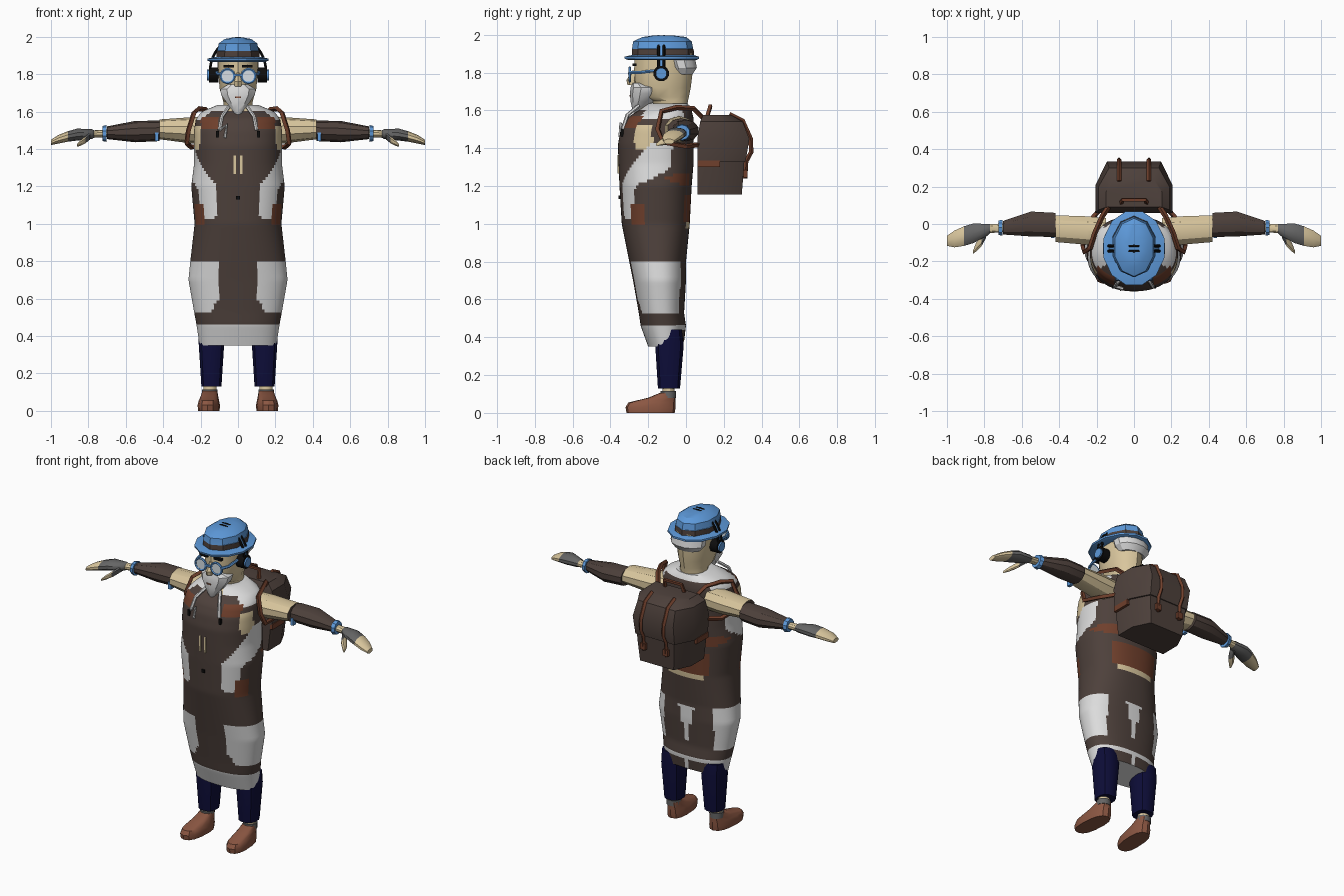
import bpy, math
from mathutils import Vector

cube = bpy.data.objects.get("Cube")
if cube:
    bpy.data.objects.remove(cube, do_unlink=True)

COLOURS = {
    "dark_brown": (.075, .052, .044), "blue": (.11, .32, .70), "skin": (.70, .57, .34),
    "white": (.72, .72, .72), "navy": (.004, .004, .04), "shoe_brown": (.26, .095, .055),
    "rust": (.16, .05, .025), "grey": (.13, .13, .13), "black": (.004, .004, .004),
    "lens": (.68, .74, .78)}
MATS = {}
for key, rgb in COLOURS.items():
    m = bpy.data.materials.new(key)
    m.use_nodes = True
    m.diffuse_color = (*rgb, 1)
    m.node_tree.nodes["Principled BSDF"].inputs["Base Color"].default_value = (*rgb, 1)
    MATS[key] = m
PARTS = []


def finish(name, mesh, colour, mirror):
    """Add a mesh object; colour is a name or a rule on the face centre."""
    obj = bpy.data.objects.new(name, mesh)
    bpy.context.scene.collection.objects.link(obj)
    mesh.materials.clear()
    if callable(colour):
        names = [colour(*p.center) for p in mesh.polygons]
    else:
        names = [colour] * len(mesh.polygons)
    used = sorted(set(names))
    for n in used:
        mesh.materials.append(MATS[n])
    for p, n in zip(mesh.polygons, names):
        p.material_index = used.index(n)
    if mirror:
        obj.modifiers.new("mirror", "MIRROR").use_mirror_merge = False
    PARTS.append(obj)
    return obj


def skin(name, rings, colour, mirror=False):
    """Bridge rings of points into a capped solid."""
    n = len(rings[0])
    faces = [(i * n + j, i * n + (j + 1) % n, (i + 1) * n + (j + 1) % n, (i + 1) * n + j)
             for i in range(len(rings) - 1) for j in range(n)]
    faces += [tuple(reversed(range(n))), tuple(range((len(rings) - 1) * n, len(rings) * n))]
    mesh = bpy.data.meshes.new(name)
    mesh.from_pydata([p for r in rings for p in r], [], faces)
    mesh.update()
    return finish(name, mesh, colour, mirror)


def oval(n, e=2.0):
    def bend(v):
        return math.copysign(abs(v) ** (2 / e), v)
    angles = [2 * math.pi * (k + .5) / n for k in range(n)]
    return [(bend(math.cos(a)), bend(math.sin(a))) for a in angles]


def upright(name, rows, colour, n=12, e=2.0, cx=0, mirror=False):
    """Loft of rows (z, half width, front y, back y)."""
    rings = [[(cx + c * w, (f + b) / 2 + s * (b - f) / 2, z) for c, s in oval(n, e)]
             for z, w, f, b in rows]
    return skin(name, rings, colour, mirror)


def sideways(name, rows, colour, n=10, mirror=True):
    """Loft of rows (x, y, z, half depth, half height)."""
    return skin(name, [[(x, y + c * d, z + s * h) for c, s in oval(n)]
                       for x, y, z, d, h in rows], colour, mirror)


def box(name, at, size, colour, mirror=False):
    x, y, z = at
    a, b, c = (v / 2 for v in size)
    rings = [[(x - a, y - b, h), (x + a, y - b, h), (x + a, y + b, h), (x - a, y + b, h)]
             for h in (z - c, z + c)]
    return skin(name, rings, colour, mirror)


def tube(name, pts, r, colour, mirror=False, cyclic=False, res=1):
    cu = bpy.data.curves.new(name, "CURVE")
    cu.dimensions = "3D"
    cu.bevel_depth, cu.bevel_resolution, cu.use_fill_caps = r, res, True
    sp = cu.splines.new("POLY")
    sp.points.add(len(pts) - 1)
    for p, co in zip(sp.points, pts):
        p.co = (*co, 1)
    sp.use_cyclic_u = cyclic
    tmp = bpy.data.objects.new(name, cu)
    bpy.context.scene.collection.objects.link(tmp)
    dg = bpy.context.evaluated_depsgraph_get()
    mesh = bpy.data.meshes.new_from_object(tmp.evaluated_get(dg))
    bpy.data.objects.remove(tmp, do_unlink=True)
    return finish(name, mesh, colour, mirror)


def lerp(table, t):
    """Interpolate the columns of a table by its first column."""
    for a, b in zip(table, table[1:]):
        if t <= b[0]:
            k = max(0, (t - a[0]) / (b[0] - a[0]))
            return [p + (q - p) * k for p, q in zip(a[1:], b[1:])]
    return list(table[-1][1:])


# Long coat and apron, coloured by height and by angle away from the front
COAT = [(.35, .205, -.2, -.01), (.46, .222, -.24, 0), (.53, .235, -.25, -.01),
        (.7, .265, -.28, 0), (.8, .255, -.3, 0), (1, .232, -.34, .02), (1.2, .25, -.352, .03),
        (1.32, .235, -.357, .04), (1.42, .235, -.36, .04), (1.5, .235, -.345, .04),
        (1.56, .225, -.315, .04), (1.6, .195, -.25, .03), (1.635, .11, -.2, .01)]
PATCH = [(1.03, 28, 48), (1.2, 26, 55), (1.25, 33, 88), (1.3, 45, 108), (1.42, 76, 114)]
SKIRT = [(.53, 52, 128), (.62, 34, 128), (.8, 28, 132)]


def coat_colour(x, y, z):
    x = abs(x)
    u = math.degrees(math.atan2(x * .8, -(y + .145)))
    if z < .46:
        return "white" if u < 130 or z > .435 or u > 173 else "dark_brown"
    if .53 < z < .8:
        lo, hi = lerp(SKIRT, z)
        if lo < u < hi or (u > 150 and x < (z - .56) * .25 and z < .78):
            return "white"
    if .98 < z < 1.01 and u > 145:
        return "skin"
    if (1.01 < z < 1.15 and u > 135) or (1 < z < 1.1 and 44 < u < 66):
        return "rust"
    if 1.2 < z < 1.27 and 100 < u < 150 and abs(z - 1.24) < (u - 95) * .001:
        return "rust"
    if 1.03 < z < 1.42:
        lo, hi = lerp(PATCH, z)
        if lo < u < hi:
            return "white"
    if 1.4 < z < 1.52 and 52 < u < 80:
        return "skin"
    if 1.51 < z < 1.575 and .1 < x < .2 and u < 75:
        return "rust"
    if z > 1.555 and 60 < u < 135:
        return "white"
    if z > 1.6:
        return "skin" if u < 25 else "white"
    return "dark_brown"


coat_rows = [(.35 + i * 1.285 / 80, *lerp(COAT, .35 + i * 1.285 / 80)) for i in range(81)]
coat = upright("coat", coat_rows, coat_colour, n=80, e=2.3)
for v in coat.data.vertices:
    if v.co.z < .47:
        v.co.z += max(0, v.co.y + .12) * .25 * (.47 - v.co.z) / .12
for z in (1.315,):
    box("chest_tab", (.018, -.357, z), (.012, .009, .1), "skin", True)
box("apron_button", (0, -.353, 1.14), (.02, .009, .02), "black")
tube("draw_string", [(.05, -.25, 1.625), (.085, -.31, 1.575), (.1, -.335, 1.5)], .01, "white", True)
tube("string_loop", [(-.1, -.335, 1.5), (-.06, -.345, 1.53), (-.07, -.35, 1.46)], .008, "white")
box("string_end", (.11, -.338, 1.48), (.015, .015, .035), "black", True)

# Arms and gloved hands
def arm_colour(x, y, z):
    for limit, name in ((.42, "skin"), (.70, "dark_brown"), (.77, "skin"), (.91, "grey")):
        if x < limit:
            return name
    return "skin"


sideways("arm", [(.15, -.04, 1.5, .075, .07), (.25, -.035, 1.5, .08, .07),
                 (.42, -.025, 1.505, .075, .053), (.421, -.005, 1.497, .068, .055),
                 (.55, 0, 1.493, .07, .057), (.7, -.02, 1.487, .038, .034),
                 (.701, -.02, 1.483, .024, .02), (.77, -.025, 1.48, .025, .02),
                 (.78, -.03, 1.48, .032, .026), (.86, -.05, 1.477, .055, .032),
                 (.91, -.065, 1.467, .055, .028), (.96, -.08, 1.452, .047, .023),
                 (1, -.09, 1.435, .028, .014)], arm_colour)
sideways("thumb", [(.79, -.05, 1.47, .025, .02), (.815, -.09, 1.45, .03, .02),
                   (.845, -.125, 1.43, .025, .015), (.86, -.15, 1.42, .01, .008)],
         lambda x, y, z: "grey" if x < .81 else "skin", n=8)
sideways("wristband", [(.703, -.02, 1.483, .045, .045), (.725, -.02, 1.483, .04, .04)], "blue")
box("elbow_trim", (.434, -.06, 1.465), (.02, .03, .045), "blue", True)

# Trousers, ankles and shoes
upright("trouser_leg", [(.13, .055, -.15, -.03), (.36, .07, -.165, -.01), (.44, .07, -.16, -.02)],
        "navy", e=2.6, cx=.142, mirror=True)
upright("ankle", [(.06, .036, -.125, -.06), (.16, .036, -.125, -.06)], "skin", cx=.15, mirror=True)
upright("sock", [(.08, .043, -.135, -.052), (.115, .043, -.135, -.052)], "grey", cx=.152, mirror=True)
shoe = upright("shoe", [(0, .056, -.315, -.06), (.03, .059, -.32, -.055), (.055, .053, -.305, -.055),
                        (.08, .046, -.2, -.055), (.105, .04, -.14, -.056)],
               "shoe_brown", n=14, e=2.5, cx=.155, mirror=True)
for v in shoe.data.vertices:
    v.co.x -= (v.co.y + .17) * .06

# Head, beard and face
upright("head", [(1.6, .075, -.16, .005), (1.65, .08, -.18, .01), (1.67, .085, -.25, .015),
                 (1.72, .1, -.27, .025), (1.8, .108, -.275, .035), (1.9, .11, -.27, .04)], "skin", n=14)
upright("beard", [(1.585, .015, -.275, -.245), (1.61, .035, -.285, -.23), (1.645, .062, -.293, -.17),
                  (1.69, .095, -.297, -.14), (1.72, .1, -.293, -.13), (1.745, .055, -.286, -.2)],
        "white", n=10)
box("mouth", (0, -.297, 1.677), (.03, .006, .007), "shoe_brown")
upright("nose", [(1.735, .02, -.31, -.26), (1.76, .022, -.315, -.26), (1.81, .01, -.285, -.26)], "skin", n=6)
upright("back_hair", [(1.79, .085, -.07, .035), (1.825, .112, -.1, .06), (1.88, .114, -.12, .05)], "white", n=12)
box("eyebrow", (.05, -.272, 1.842), (.055, .02, .014), "black", True)

# Glasses
circle = oval(16)
tube("glasses_rim", [(.056 + c * .037, -.297, 1.79 + s * .037) for c, s in circle], .007, "blue", True, True)
skin("glasses_lens", [[(.056 + c * .035, y, 1.79 + s * .035) for c, s in circle] for y in (-.299, -.292)],
     "lens", True)
box("glasses_bridge", (0, -.3, 1.795), (.04, .012, .012), "blue")
tube("glasses_temple", [(.09, -.295, 1.8), (.108, -.25, 1.8), (.115, -.12, 1.815)], .009, "blue", True)

# Hat with ribbon
upright("hat_brim", [(1.866, .15, -.31, .06), (1.872, .168, -.33, .075), (1.884, .168, -.333, .075),
                     (1.893, .12, -.29, .045)], "blue", n=12)
upright("hat_crown", [(1.88, .122, -.285, .045), (1.925, .12, -.285, .04), (1.926, .117, -.285, .038),
                      (1.965, .108, -.28, .03), (1.988, .075, -.23, .0), (1.995, .035, -.18, -.06)],
        lambda x, y, z: "dark_brown" if z < 1.925 else "blue", n=10)

# Headphones
arc = [math.pi * k / 20 for k in range(21)]
band = [(math.cos(a) * .15, 1.81 + math.sin(a) * .182) for a in arc]
for y, side in ((-.145, "front"), (-.117, "rear")):
    tube("headband_" + side, [(x, y, z) for x, z in band], .008, "black")
skin("headband_pad", [[(x, -.145, z), (x, -.117, z), (x * .97, -.117, z - .006), (x * .97, -.145, z - .006)]
                      for x, z in band], "blue")
for name, x0, x1, r, col in (("ear_cushion", .105, .155, .042, "black"), ("ear_cap", .15, .165, .03, "blue")):
    sideways(name, [(x0, -.131, 1.795, r, r), (x1, -.131, 1.795, r, r)], col, n=12)

# Backpack, its flap, buckled straps and handle
def pack_ring(z, w, f, b):
    return [(x * w, f + t * (b - f), z) for x, t in
            ((-1, 0), (1, 0), (1, .55), (.7, 1), (-.7, 1), (-1, .55))]


skin("backpack", [pack_ring(*r) for r in ((1.155, .17, .06, .295), (1.28, .185, .06, .305),
                                          (1.42, .195, .06, .315))], "dark_brown")
skin("backpack_flap", [pack_ring(*r) for r in ((1.33, .198, .06, .315), (1.45, .205, .06, .335),
                                               (1.54, .19, .075, .3), (1.575, .15, .09, .24))], "dark_brown")
for sx in (-1, 1):
    skin("pack_side_band", [[(sx * .185, .06, z), (sx * .203, .06, z), (sx * .203, .18, z), (sx * .185, .18, z)]
                            for z in (1.3, 1.335)], "rust")
tube("pack_strap", [(.08, .23, 1.58), (.08, .3, 1.545), (.08, .342, 1.45), (.08, .345, 1.38),
                    (.08, .318, 1.33), (.08, .312, 1.24)], .012, "rust", True, res=0)
box("pack_buckle", (.08, .315, 1.265), (.035, .02, .04), "rust", True)
tube("pack_handle", [(-.07, .11, 1.56), (-.06, .13, 1.625), (.06, .13, 1.625), (.07, .11, 1.56)],
     .012, "rust", res=0)
tube("shoulder_strap", [(.13, .1, 1.55), (.17, .04, 1.61), (.21, -.05, 1.615), (.235, -.13, 1.595),
                        (.265, -.15, 1.5), (.275, -.12, 1.43), (.25, 0, 1.41), (.18, .08, 1.42)],
     .014, "rust", True, res=0)

# Smooth shading with sharp edges kept
for o in bpy.context.selected_objects:
    o.select_set(False)
for o in PARTS:
    o.select_set(True)
bpy.context.view_layer.objects.active = PARTS[0]
bpy.ops.object.shade_smooth_by_angle(angle=math.radians(32))
